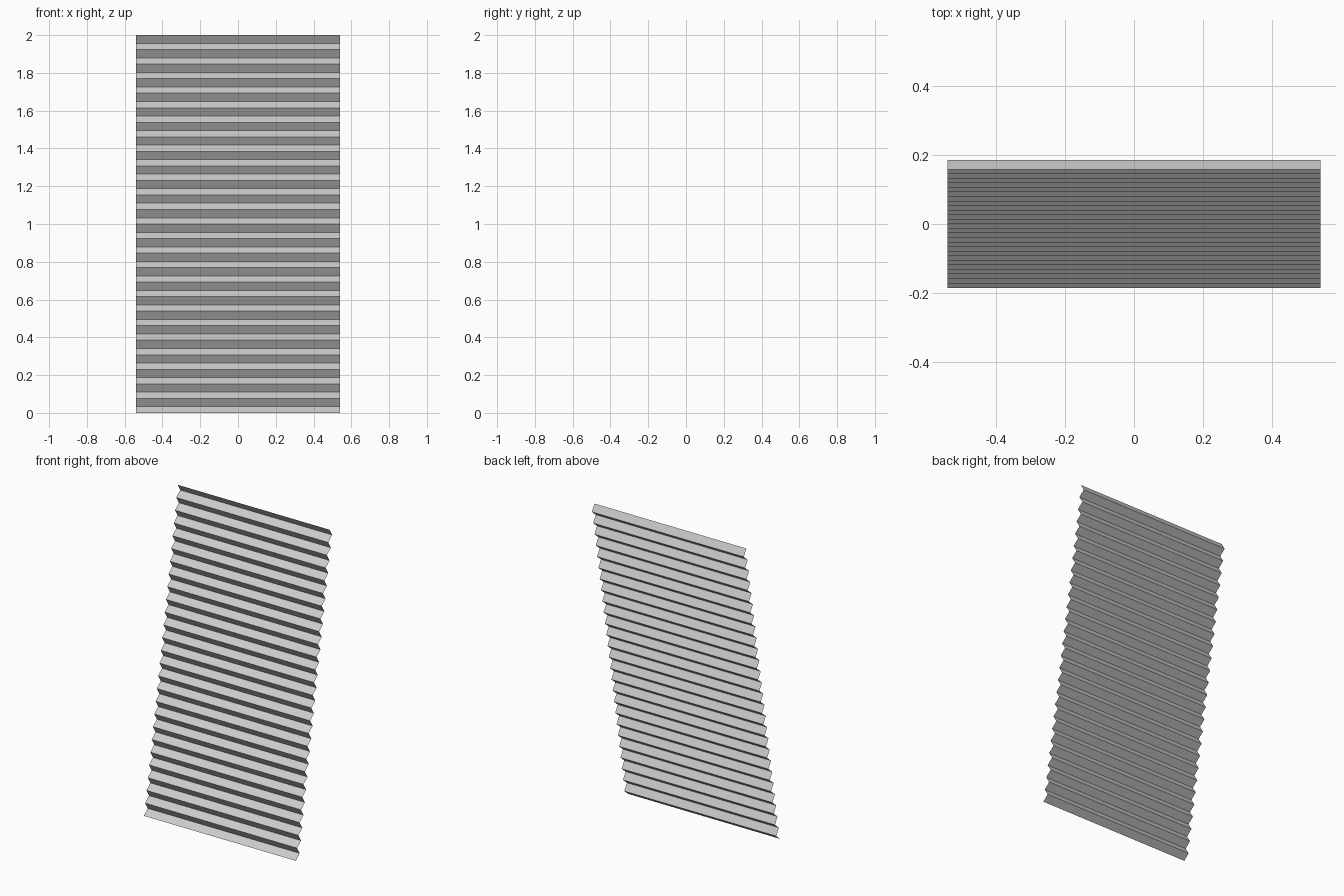
import bpy
import bmesh

if "Cube" in bpy.data.objects:
    bpy.data.objects.remove(bpy.data.objects["Cube"])

PLEATS = 26
HALF_WIDTH = 0.541
RISE = 2.0 / PLEATS      # height of one full pleat
LOWER_RISE = 0.033       # height of the fold that leans back
BACK = 0.040             # how far the lower fold goes back
FORWARD = 0.0268         # how far the upper fold returns to the front

# Zigzag side profile (y, z), from the bottom up
profile = []
for i in range(PLEATS):
    y, z = -0.185 + i * (BACK - FORWARD), i * RISE
    profile += [(y, z), (y + BACK, z + LOWER_RISE)]
profile.append((-0.185 + PLEATS * (BACK - FORWARD), 2.0))

# Thin pleated sheet: the profile edge swept across the width
bm = bmesh.new()
left = [bm.verts.new((-HALF_WIDTH, y, z)) for y, z in profile]
right = [bm.verts.new((HALF_WIDTH, y, z)) for y, z in profile]
for i in range(len(profile) - 1):
    bm.faces.new((left[i], right[i], right[i + 1], left[i + 1]))

mesh = bpy.data.meshes.new("pleated_sheet")
bm.to_mesh(mesh)
bm.free()
sheet = bpy.data.objects.new("pleated_sheet", mesh)
bpy.context.collection.objects.link(sheet)
